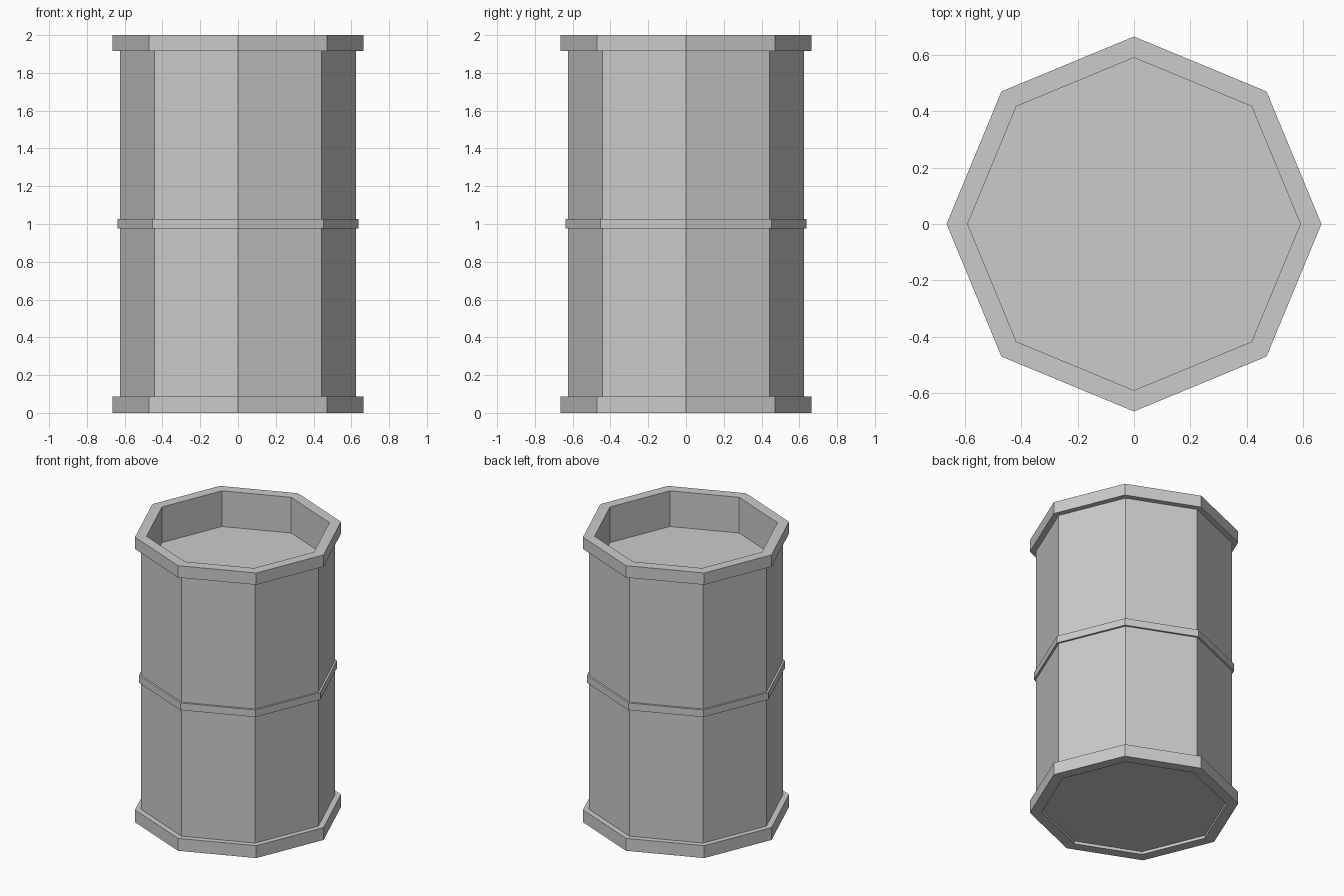
import bpy, bmesh
from math import cos, sin, tau

if "Cube" in bpy.data.objects:
    bpy.data.objects.remove(bpy.data.objects["Cube"])

SIDES = 8

# Half-profile (radius, height) from the bottom panel round to the lid
profile = [
    (0.59, 0.02), (0.59, 0.0),                                   # bottom recess
    (0.665, 0.0), (0.665, 0.087), (0.625, 0.087),                # bottom rim
    (0.625, 0.977), (0.639, 0.977), (0.639, 1.027), (0.625, 1.027),  # middle hoop
    (0.625, 1.917), (0.665, 1.917), (0.665, 2.0),                # top rim
    (0.59, 2.0), (0.59, 1.75),                                   # top recess
]

# Sweep the profile round eight sides
bm = bmesh.new()
rings = [[bm.verts.new((r * cos(tau * i / SIDES), r * sin(tau * i / SIDES), z))
          for i in range(SIDES)] for r, z in profile]
for a, b in zip(rings, rings[1:]):
    for i in range(SIDES):
        j = (i + 1) % SIDES
        bm.faces.new((a[i], a[j], b[j], b[i]))

# Bottom panel and sunken lid
bm.faces.new(rings[0][::-1])
bm.faces.new(rings[-1])
bmesh.ops.recalc_face_normals(bm, faces=bm.faces[:])

mesh = bpy.data.meshes.new("barrel")
bm.to_mesh(mesh)
bm.free()
bpy.context.collection.objects.link(bpy.data.objects.new("barrel", mesh))
